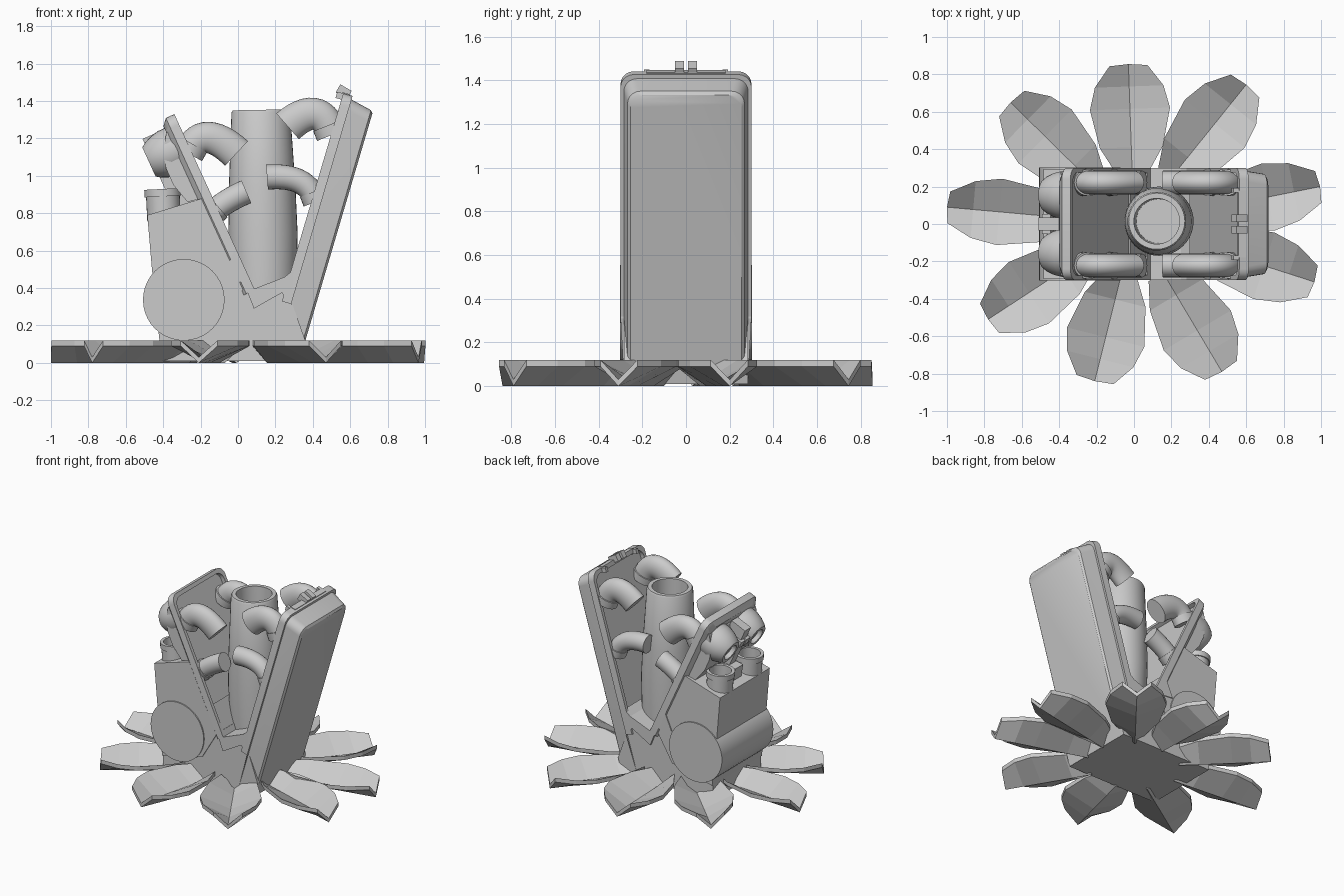
import bpy, bmesh
from math import sin, cos, pi, radians, atan2, hypot
from mathutils import Vector as V

if "Cube" in bpy.data.objects:
    bpy.data.objects.remove(bpy.data.objects["Cube"])


def finish(name, bm, smooth=False):
    bmesh.ops.recalc_face_normals(bm, faces=bm.faces)
    me = bpy.data.meshes.new(name)
    bm.to_mesh(me)
    bm.free()
    ob = bpy.data.objects.new(name, me)
    bpy.context.collection.objects.link(ob)
    if smooth:
        bpy.ops.object.select_all(action='DESELECT')
        ob.select_set(True)
        bpy.context.view_layer.objects.active = ob
        bpy.ops.object.shade_smooth_by_angle(angle=radians(35))
    return ob


def loft(name, rings, smooth=False):
    bm = bmesh.new()
    vs = [[bm.verts.new(p) for p in r] for r in rings]
    n = len(vs[0])
    for a, b in zip(vs, vs[1:]):
        for i in range(n):
            j = (i + 1) % n
            bm.faces.new((a[i], a[j], b[j], b[i]))
    bm.faces.new(vs[0])
    bm.faces.new(vs[-1])
    return finish(name, bm, smooth)


def ring(c, axis, r, n=32, squash=1):
    # circle around an axis, optionally flattened sideways
    a = V(axis).normalized()
    side = V((0, 1, 0)) if abs(a.y) < .9 else V((1, 0, 0))
    up = a.cross(side).normalized()
    return [V(c) + r * (squash*cos(2*pi*i/n) * side + sin(2*pi*i/n) * up) for i in range(n)]


def lathe(name, base, axis, profile, n=32, squash=1):
    a = V(axis).normalized()
    return loft(name, [ring(V(base) + a*h, a, r, n, squash) for h, r in profile], True)


def prism(name, pts, h):
    return loft(name, [[(x, y, z) for x, z in pts] for y in (-h, h)])


def slab(name, o, u, n, sections, rad=.06):
    # case half: sections across the thickness (depth, half width, bottom, top)
    o, u, n = V((o[0], 0, o[1])), V((u[0], 0, u[1])).normalized(), V((n[0], 0, n[1])).normalized()
    rings = []
    for d, h, b, t in sections:
        pts = [(-h, b), (h, b)]
        for k in range(12):
            s = 1 if k < 6 else -1
            a = pi/2 * (k % 6) / 5 + (0 if k < 6 else pi/2)
            pts.append((s*(h - rad) + rad*cos(a), t - rad + rad*sin(a)))
        rings.append([o + u*q + n*d + V((0, p, 0)) for p, q in pts])
    return loft(name, rings, True)


def pipe(name, y, p0, p1, p2, r, r_end):
    # elbow swept along a quadratic curve, with a collar at its root
    p0, p1, p2 = (V((p[0], y, p[1])) for p in (p0, p1, p2))
    rings = []
    for i in range(13):
        t = i / 12
        c = p0*(1-t)**2 + p1*2*t*(1-t) + p2*t*t
        rr = r + (r_end-r)*t
        rings.append(ring(c, (p1-p0)*(1-t) + (p2-p1)*t, rr, 24, .063/rr))
    loft(name, rings, True)
    lathe(name + "_collar", p0, p1 - p0, [(-.02, r*1.14), (.035, r*1.14)], 24, .072/(r*1.14))


def box(name, c, s, tilt=0):
    x, z = s[0]/2, s[2]/2
    ca, sa = cos(tilt), sin(tilt)
    pts = [(c[0] + px*ca + pz*sa, c[2] - px*sa + pz*ca)
           for px, pz in ((-x, -z), (x, -z), (x, z), (-x, z))]
    return loft(name, [[(px, c[1] + k*s[1]/2, pz) for px, pz in pts] for k in (-1, 1)])


# nine folded petals around the base: outline (radius, half width), then tip positions
half = [(.33, .09), (.48, .165), (.72, .21), (.86, .18), (.99, .10)]
tips = [(-.03, .855), (.6, .745), (.995, .2), (.965, -.31), (.47, -.79),
        (-.21, -.84), (-.78, -.51), (-1.0, .09), (-.66, .65)]
for tx, ty in tips:
    t, length = atan2(ty, tx), hypot(tx, ty)
    wide = .83 + .19*abs(sin(t))
    bm = bmesh.new()

    def pt(r, w, z):
        r, w = r*length, w*wide
        return bm.verts.new((r*cos(t) - w*sin(t), r*sin(t) + w*cos(t), z))
    rows = [(pt(r, w, .12), pt(r if i < 4 else 1.0, 0, .03), pt(r, -w, .12))
            for i, (r, w) in enumerate(half)]
    for a, b in zip(rows, rows[1:]):
        bm.faces.new((a[0], a[1], b[1], b[0]))
        bm.faces.new((a[1], a[2], b[2], b[1]))
    ext = bmesh.ops.extrude_face_region(bm, geom=bm.faces[:], use_keep_orig=True)
    for v in ext['geom']:
        if isinstance(v, bmesh.types.BMVert):
            v.co.z -= .03
    finish("petal", bm)

# base block with the raised rim of the valley between both halves
prism("base", [(-.42, .01), (.33, .01), (.36, .12), (.285, .33), (.25, .46), (.085, .39),
               (.03, .44), (-.3, .5), (-.42, .2)], .285)
prism("valley_rim", [(.3, .5), (.285, .31), (.235, .375), (.085, .29), (.03, .43),
                     (-.09, .44), (-.02, .6), (.085, .395), (.25, .46)], .3)

# right case half with a raised rim and shallow recess
slab("right_case", (.325, 0), (.283, .959), (.959, -.283), [
    (0, .255, .01, 1.39), (-.012, .268, .01, 1.405), (-.128, .285, .01, 1.43),
    (-.128, .3, .29, 1.45), (-.18, .3, .29, 1.45), (-.18, .275, .33, 1.42), (-.15, .275, .33, 1.42)])

# left case half: tilted plate with curved back shell, lower block and hinge drum
slab("left_plate", (.09, .39), (-.416, .909), (-.909, -.416), [
    (.08, .27, 0, 1.0), (.05, .3, 0, 1.034), (0, .3, 0, 1.034),
    (0, .275, .05, 1.005), (.03, .275, .05, 1.005)])
prism("back_shell", [(-.355, 1.28), (-.385, 1.22), (-.4, 1.13), (-.385, 1.04), (-.345, .95),
                     (-.27, .86), (-.19, .88)], .275)
prism("left_block", [(-.485, .79), (-.19, .88), (.03, .4), (-.09, .2), (-.42, .12), (-.46, .5)], .293)
lathe("hinge_drum", (-.29, -.302, .337), (0, 1, 0), [(0, .218), (.604, .218)], 40)

# central barrel, open at the top
lathe("barrel", (.14, .015, .34), (-.018, 0, 1), [
    (0, .172), (.35, .185), (.6, .178), (1.0, .157), (1.013, .15), (1.013, .122), (.55, .118)], 40)

# paired elbows, thrusters and canisters
for s in (-1, 1):
    y = s * .222
    pipe("left_upper_pipe", y, (-.26, 1.14), (-.18, 1.28), (-.008, 1.12), .078, .09)
    pipe("left_lower_pipe", y, (-.13, .81), (-.06, .87), (.045, .915), .064, .066)
    pipe("right_upper_pipe", y, (.5, 1.24), (.43, 1.41), (.265, 1.265), .08, .092)
    pipe("right_lower_pipe", y, (.41, .88), (.36, 1.01), (.155, .993), .062, .067)
    lathe("thruster", (-.267, s*.155, 1.17), (-.909, 0, -.416), [
        (.03, .13), (.12, .13), (.17, .118), (.21, .1), (.23, .085), (.23, .06), (.2, .055)])
    lathe("canister", (-.395, s*.17, .76), (-.05, 0, 1), [
        (0, .09), (.13, .09), (.13, .098), (.17, .098), (.17, .075), (.06, .075)])
    # latch details
    box("right_latch", (.565, s*.03, 1.45), (.07, .04, .05), radians(30))
    box("rim_clip", (.555, s*.18, 1.425), (.06, .025, .035), radians(16))
    box("left_latch", (-.46, s*.03, 1.1), (.05, .045, .05), radians(-24))

# strap with clasps down the back of the left half, and cross bar on the right rim
box("back_strap", (-.37, 0, 1.03), (.12, .07, .42), radians(-24))
box("strap_clasp", (-.44, 0, 1.07), (.03, .12, .04), radians(-24))
box("strap_foot", (-.38, 0, .85), (.1, .09, .12), radians(-10))
box("rim_bar", (.575, 0, 1.43), (.04, .36, .025), radians(16))
